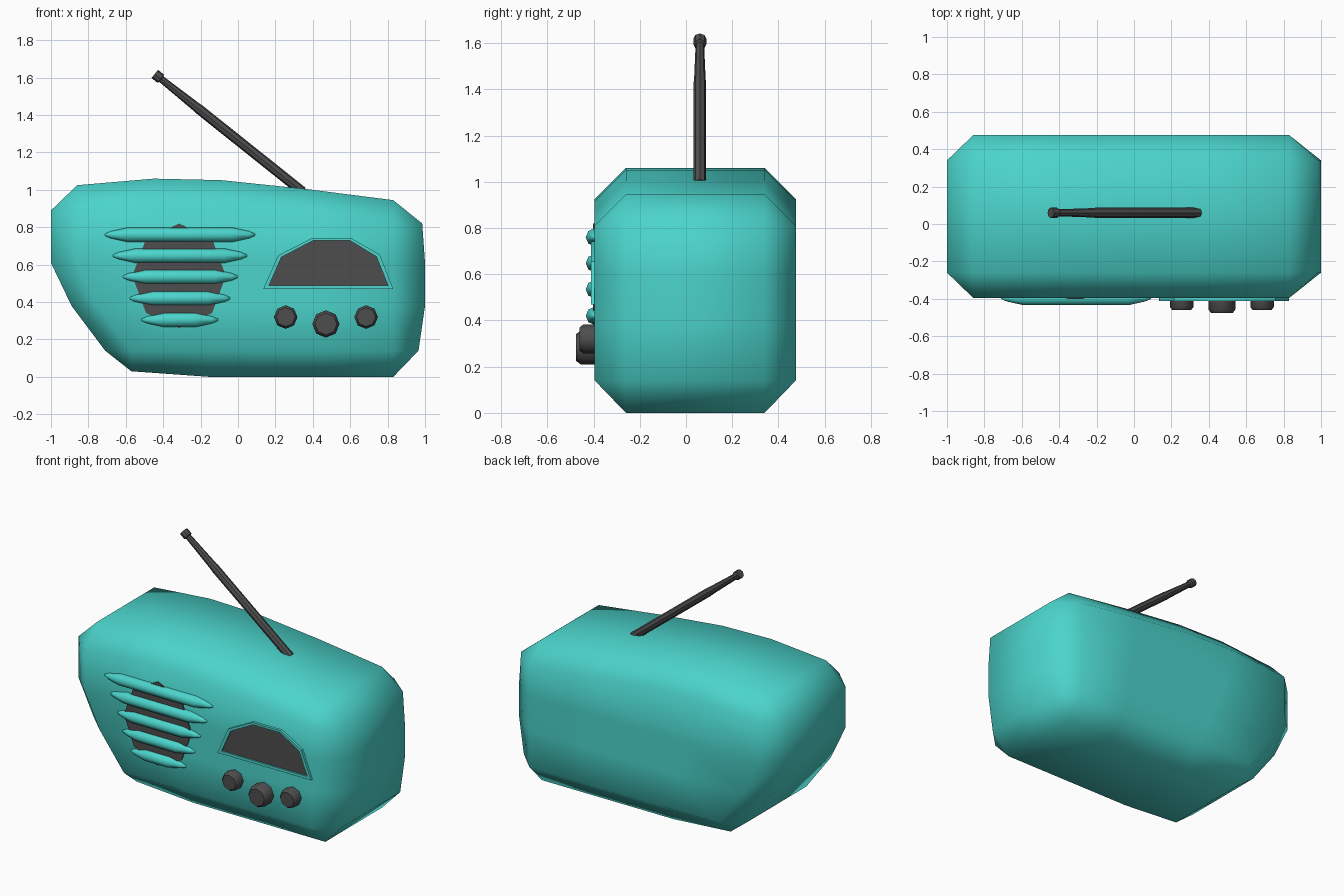
import bpy, bmesh, math
from mathutils import Vector

if "Cube" in bpy.data.objects:
    bpy.data.objects.remove(bpy.data.objects["Cube"])


def material(name, rgb):
    m = bpy.data.materials.new(name)
    m.diffuse_color = (*rgb, 1)
    m.use_nodes = True
    m.node_tree.nodes["Principled BSDF"].inputs["Base Color"].default_value = m.diffuse_color
    return m


TEAL = material("teal", (0.07, 0.66, 0.60))
DARK = material("dark_grey", (0.075, 0.075, 0.075))


def finish(name, bm, mat, angle=180):
    bmesh.ops.recalc_face_normals(bm, faces=bm.faces)
    me = bpy.data.meshes.new(name)
    bm.to_mesh(me)
    bm.free()
    ob = bpy.data.objects.new(name, me)
    bpy.context.collection.objects.link(ob)
    me.materials.append(mat)
    bpy.ops.object.select_all(action='DESELECT')
    ob.select_set(True)
    bpy.context.view_layer.objects.active = ob
    bpy.ops.object.shade_smooth_by_angle(angle=math.radians(angle))
    return ob


def bridge(bm, a, b):
    n = len(a)
    for i in range(n):
        bm.faces.new((a[i], a[(i + 1) % n], b[(i + 1) % n], b[i]))


def tube(name, start, end, stations, mat, sides=8, angle=60):
    """Loft of regular rings; stations are (fraction along, radius)."""
    bm = bmesh.new()
    start, end = Vector(start), Vector(end)
    d = (end - start).normalized()
    u = Vector((0, 0, 1)) if abs(d.z) < 0.1 else Vector((0, 1, 0))
    v = d.cross(u)
    rings = []
    for t, r in stations:
        c = start.lerp(end, t)
        angles = [2 * math.pi * i / sides for i in range(sides)]
        rings.append([bm.verts.new(c + r * (math.cos(a) * u + math.sin(a) * v)) for a in angles])
    for a, b in zip(rings, rings[1:]):
        bridge(bm, a, b)
    bm.faces.new(rings[0])
    bm.faces.new(rings[-1])
    return finish(name, bm, mat, angle)


def prism(name, outline, y0, y1, mat):
    bm = bmesh.new()
    a, b = [[bm.verts.new((x, y, z)) for x, z in outline] for y in (y0, y1)]
    bridge(bm, a, b)
    bm.faces.new(a)
    bm.faces.new(b)
    return finish(name, bm, mat, 30)


# Body: chamfered, smoothly shaded box with a slanted left side
bot_x = [-0.57, -0.15, 0.12, 0.48, 0.83]
bot_z = [0.03, 0, 0, 0, 0]
top_x = [-0.86, -0.45, -0.09, 0.36, 0.83]
top_z = [1.025, 1.06, 1.052, 1.005, 0.945]
left = [(-0.71, 0.14), (-0.89, 0.38), (-1.0, 0.61), (-1.0, 0.89)]
right = [(0.965, 0.14), (1.0, 0.38), (1.0, 0.61), (0.985, 0.82)]
inner_left = [-0.57, -0.75, -0.86, -0.86]
row_z = [0.14, 0.38, 0.61]


def face_point(r, c):
    x = inner_left[r] if c == 0 else bot_x[c] + (top_x[c] - bot_x[c]) * r / 3
    return x, (row_z[r] if r < 3 else top_z[c] - 0.135)


bm = bmesh.new()
outer_loops = []
for y_face, y_rim in ((-0.395, -0.26), (0.475, 0.34)):
    def vert(p, y):
        return bm.verts.new((p[0], y, p[1]))
    g = [[vert(face_point(r, c), y_face) for c in range(5)] for r in range(4)]
    for r in range(3):
        for c in range(4):
            bm.faces.new((g[r][c], g[r][c + 1], g[r + 1][c + 1], g[r + 1][c]))
    # Each side of the rim pairs with one edge of the face grid
    sides = [
        (list(zip(bot_x, bot_z)), g[0]),
        (right, [g[r][4] for r in range(4)]),
        (list(zip(top_x, top_z))[::-1], g[3][::-1]),
        (left[::-1], [g[r][0] for r in range(4)][::-1]),
    ]
    loop, inner = [], []
    for pts, edge in sides:
        loop += [vert(p, y_rim) for p in pts]
        inner += edge
    n = len(loop)
    for i in range(n):
        j = (i + 1) % n
        corners = [loop[i], loop[j], inner[j]]
        if inner[i] is not inner[j]:
            corners.append(inner[i])
        bm.faces.new(corners)
    outer_loops.append(loop)
bridge(bm, *outer_loops)
finish("radio_body", bm, TEAL)

# Speaker disc behind the grille
disc = [(-0.315 + 0.25 * math.sin(i * math.pi / 4), 0.54 + 0.28 * math.cos(i * math.pi / 4))
        for i in range(8)]
prism("speaker", disc, -0.36, -0.402, DARK)

# Grille bars, shorter towards the bottom
bars = [(0.76, -0.71, 0.09), (0.648, -0.667, 0.047), (0.535, -0.615, -0.002),
        (0.42, -0.577, -0.042), (0.305, -0.515, -0.108)]
for i, (z, x0, x1) in enumerate(bars):
    w = x1 - x0
    profile = [(0, 0.006), (0.03 / w, 0.019), (0.12 / w, 0.039)]
    profile += [(1 - t, r) for t, r in reversed(profile)]
    tube(f"grille_bar_{i + 1}", (x0, -0.395, z), (x1, -0.395, z), profile, TEAL, angle=180)

# Tuning dial: thin frame around a dark window
outer = [(0.135, 0.47), (0.83, 0.47), (0.757, 0.655), (0.605, 0.742), (0.395, 0.742), (0.215, 0.65)]
glass = [(0.165, 0.488), (0.803, 0.488), (0.74, 0.643), (0.6, 0.728), (0.4, 0.728), (0.232, 0.64)]
bm = bmesh.new()
rings = [[bm.verts.new((x, y, z)) for x, z in pts]
         for pts, y in ((outer, -0.37), (outer, -0.412), (glass, -0.412), (glass, -0.37))]
for i in range(4):
    bridge(bm, rings[i], rings[(i + 1) % 4])
finish("dial_frame", bm, TEAL, 30)
prism("dial_window", glass, -0.37, -0.402, DARK)

# Knobs
knobs = [("left_knob", 0.255, 0.32, 0.063, -0.46), ("middle_knob", 0.47, 0.283, 0.073, -0.475),
         ("right_knob", 0.685, 0.32, 0.063, -0.46)]
for name, x, z, r, y in knobs:
    tube(name, (x, -0.37, z), (x, y, z), [(0, r), (0.82, r), (1, r * 0.8)], DARK, angle=50)

# Antenna with a narrow neck and a cap
tube("antenna", (0.345, 0.06, 0.99), (-0.445, 0.06, 1.62),
     [(0, 0.027), (0.7, 0.027), (0.72, 0.025), (0.94, 0.019), (0.955, 0.019),
      (0.96, 0.028), (1, 0.028)], DARK, angle=40)
